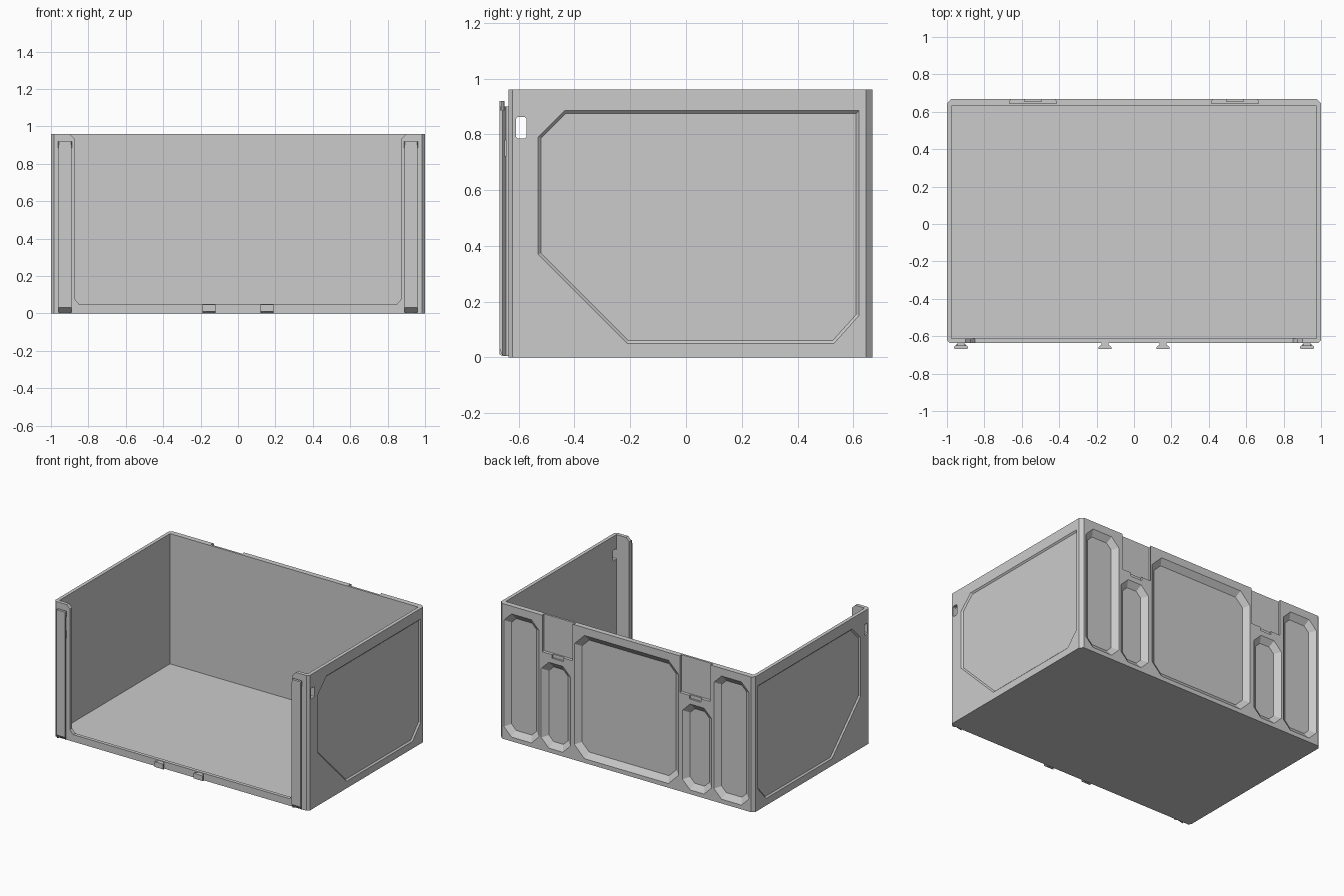
import bpy, bmesh
from mathutils import Vector

if "Cube" in bpy.data.objects:
    bpy.data.objects.remove(bpy.data.objects["Cube"])

Y0, Y1, H = -0.637, 0.668, 0.96     # body front, body back, height
AXES = {'x': lambda a, b, h: (h, a, b),
        'y': lambda a, b, h: (a, h, b),
        'z': lambda a, b, h: (a, b, h)}


def offset(pts, t):
    """Shrink a convex counter-clockwise polygon by t."""
    out, n = [], len(pts)
    for i in range(n):
        p, q, r = (Vector(pts[(i + k) % n]) for k in (-1, 0, 1))
        d1, d2 = (q - p).normalized(), (r - q).normalized()
        n1, n2 = Vector((-d1.y, d1.x)), Vector((-d2.y, d2.x))
        out.append(q + (n1 + n2) * (t / (1 + n1.dot(n2))))
    return out


def loft(name, axis, sections):
    """Solid through (polygon, height) sections along an axis."""
    bm = bmesh.new()
    rings = [[bm.verts.new(AXES[axis](p[0], p[1], h)) for p in pts] for pts, h in sections]
    for a, b in zip(rings, rings[1:]):
        for i in range(len(a)):
            j = (i + 1) % len(a)
            bm.faces.new((a[i], a[j], b[j], b[i]))
    bm.faces.new(rings[0])
    bm.faces.new(rings[-1])
    bmesh.ops.recalc_face_normals(bm, faces=bm.faces)
    me = bpy.data.meshes.new(name)
    bm.to_mesh(me)
    bm.free()
    ob = bpy.data.objects.new(name, me)
    bpy.context.collection.objects.link(ob)
    return ob


def prism(name, axis, pts, h0, h1):
    return loft(name, axis, [(pts, h0), (pts, h1)])


def rect(a0, b0, a1, b1, c=0.0):
    if not c:
        return [(a0, b0), (a1, b0), (a1, b1), (a0, b1)]
    return [(a0 + c, b0), (a1 - c, b0), (a1, b0 + c), (a1, b1 - c),
            (a1 - c, b1), (a0 + c, b1), (a0, b1 - c), (a0, b0 + c)]


def recess(axis, pts, surface, sign, depth, taper):
    """Cutter for a sloped-wall recess; sign is the outward direction."""
    e = 0.01
    return loft("recess_cutter", axis, [(offset(pts, -taper * e / depth), surface + sign * e),
                                        (offset(pts, taper), surface - sign * depth)])


# Outer shell with chamfered vertical corners
f, b = 0.015, 0.022
box = prism("storage_bin", 'z', [(-1 + f, Y0), (1 - f, Y0), (1, Y0 + f), (1, Y1 - b),
                                 (1 - b, Y1), (-1 + b, Y1), (-1, Y1 - b), (-1, Y0 + f)], 0, H)
cutters = []

# Inner cavity and open front
cutters.append(prism("cavity_cutter", 'z', rect(-0.975, -0.612, 0.975, 0.63), 0.035, 1.1))
cutters.append(prism("front_cutter", 'y', [
    (-0.85, 0.05), (0.85, 0.05), (0.875, 0.08), (0.875, 0.935), (0.905, 0.965),
    (0.905, 1.1), (-0.905, 1.1), (-0.905, 0.965), (-0.875, 0.935), (-0.875, 0.08)], -0.7, -0.6))

# Side panels and grip holes
side = [(-0.53, 0.37), (-0.21, 0.05), (0.53, 0.05), (0.62, 0.15),
        (0.62, 0.885), (-0.435, 0.885), (-0.53, 0.79)]
for s in (-1, 1):
    cutters.append(recess('x', side, s, s, 0.01, 0.01))
cutters.append(prism("hole_cutter", 'x', rect(-0.61, 0.785, -0.572, 0.862, 0.006), -1.2, 1.2))

# Back panel recesses and dovetail sockets
cutters.append(recess('y', rect(-0.41, 0.03, 0.41, 0.905, 0.08), Y1, 1, 0.03, 0.04))
for s in (-1, 1):
    for c, w, top in ((0.825, 0.138, 0.905), (0.555, 0.115, 0.64)):
        cutters.append(recess('y', rect(s * c - w, 0.03, s * c + w, top, 0.06), Y1, 1, 0.03, 0.04))
    c = s * 0.54
    cutters.append(prism("socket_cutter", 'z', [
        (c - 0.125, 0.645), (c + 0.125, 0.645), (c + 0.125, 0.655), (c + 0.1, 0.7),
        (c - 0.1, 0.7), (c - 0.125, 0.655)], 0.70, 1.1))
    cutters.append(prism("catch_cutter", 'y', rect(c - 0.045, 0.675, c + 0.045, 0.72), 0.655, 0.7))

for cut in cutters:
    cut.hide_render = True
    m = box.modifiers.new("cut", 'BOOLEAN')
    m.operation, m.solver, m.object = 'DIFFERENCE', 'EXACT', cut

# Bake the cuts and drop the cutters
bpy.context.view_layer.update()
baked = bpy.data.meshes.new_from_object(box.evaluated_get(bpy.context.evaluated_depsgraph_get()))
box.modifiers.clear()
box.data = baked
for cut in cutters:
    bpy.data.objects.remove(cut, do_unlink=True)


# Front dovetail rails and small feet
def dovetail(name, x, z0, z1, slope):
    pts = [(-0.035, -0.668), (0.035, -0.668), (0.035, -0.658), (0.019, -0.646),
           (0.019, -0.63), (-0.019, -0.63), (-0.019, -0.646), (-0.035, -0.658)]
    ob = prism(name, 'z', [(x + p, q) for p, q in pts], z0, z1)
    for v in ob.data.vertices:
        if v.co.z < z0 + 0.001 and v.co.y < -0.66:
            v.co.z += slope
    return ob


for s, label in ((-1, "left"), (1, "right")):
    dovetail(label + "_rail", s * 0.925, 0.006, 0.90, 0.025)
    prism(label + "_rail_cap", 'z', rect(s * 0.925 - 0.038, -0.668, s * 0.925 + 0.038, -0.65, 0.006),
          0.885, 0.92)
    prism(label + "_rail_stop", 'z', rect(s * 0.925 - 0.026, -0.664, s * 0.925 + 0.026, -0.643),
          0.72, 0.78)
    dovetail(label + "_foot", s * 0.155, 0.006, 0.047, 0.004)
